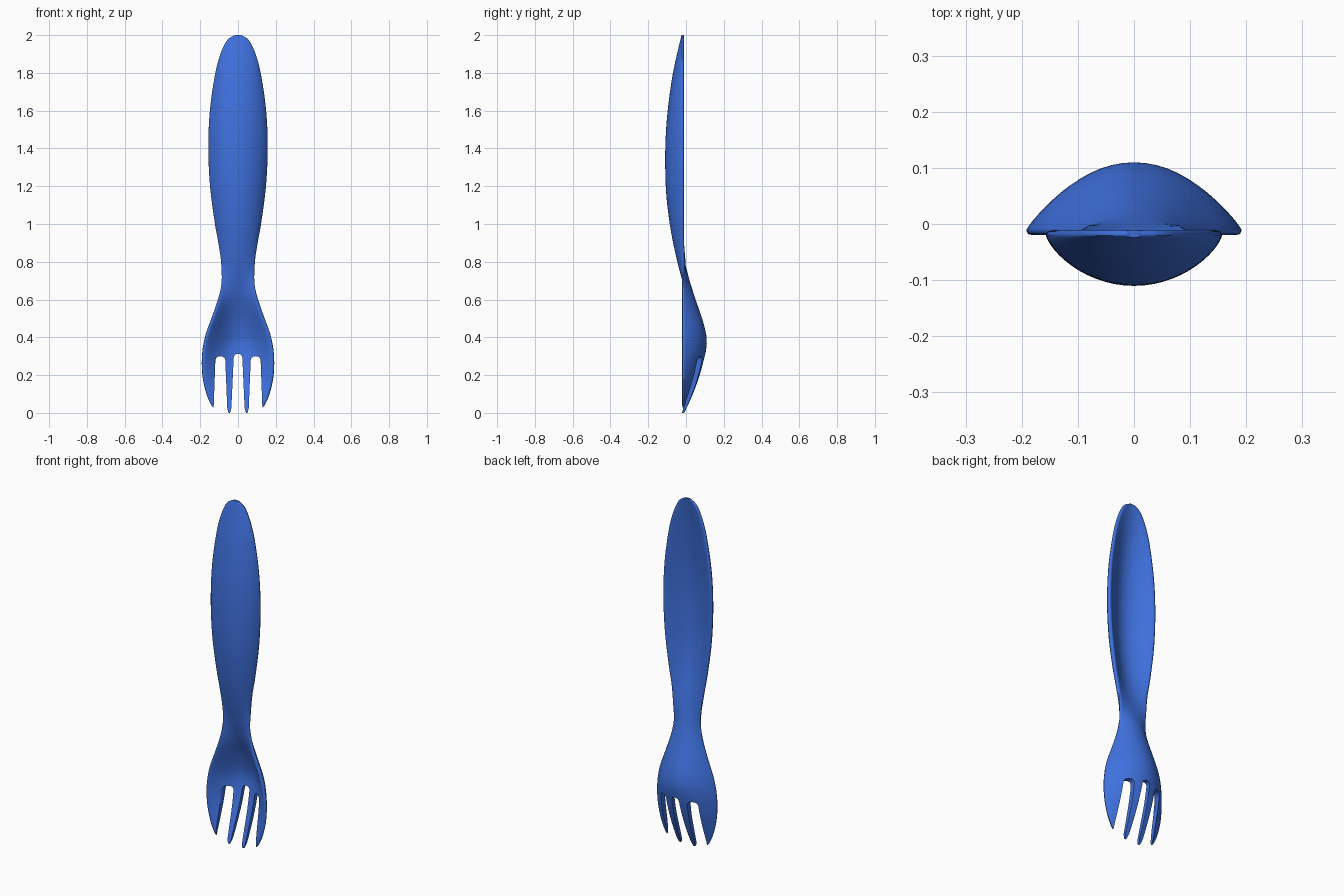
import bpy, bmesh, math

if "Cube" in bpy.data.objects:
    bpy.data.objects.remove(bpy.data.objects["Cube"])

blue = bpy.data.materials.new("blue plastic")
blue.diffuse_color = (0.05, 0.165, 0.73, 1)
blue.use_nodes = True
blue.node_tree.nodes["Principled BSDF"].inputs["Base Color"].default_value = blue.diffuse_color


def curve(pts):
    """Smooth interpolation through (z, value) points."""
    n = len(pts)
    slope = []
    for i in range(n):
        a, b = pts[max(i - 1, 0)], pts[min(i + 1, n - 1)]
        slope.append((b[1] - a[1]) / (b[0] - a[0]))

    def f(z):
        i = 0
        while i < n - 2 and z > pts[i + 1][0]:
            i += 1
        (z0, v0), (z1, v1) = pts[i], pts[i + 1]
        h = z1 - z0
        t = min(max((z - z0) / h, 0), 1)
        return (v0 * (1 + 2 * t) * (1 - t) ** 2 + h * slope[i] * t * (1 - t) ** 2
                + v1 * t * t * (3 - 2 * t) + h * slope[i + 1] * t * t * (t - 1))
    return f


# half width, and centre line of the front and back surfaces, by height
width = curve([(0, .05), (.008, .09), (.025, .128), (.05, .146), (.1, .167), (.18, .186),
               (.26, .192), (.34, .187), (.42, .17), (.5, .141), (.6, .107), (.68, .09), (.74, .087),
               (.8, .09), (.9, .104), (1.0, .122), (1.2, .148), (1.4, .157), (1.6, .149),
               (1.8, .12), (1.9, .093), (1.96, .066), (1.985, .045), (2.0, .018)])
front = curve([(0, -.021), (.1, .015), (.2, .05), (.3, .075), (.38, .082), (.5, .052),
               (.6, .012), (.7, -.02), (.75, -.033), (.8, -.046), (.9, -.068), (1.0, -.086),
               (1.15, -.104), (1.3, -.11), (1.45, -.108), (1.6, -.097), (1.8, -.069), (2.0, -.024)])
back = curve([(0, -.008), (.1, .038), (.2, .074), (.3, .1), (.37, .11), (.43, .104), (.5, .085),
              (.6, .051), (.7, .019), (.75, .006), (.8, -.007), (.9, -.032), (1.0, -.055),
              (1.15, -.076), (1.3, -.083), (1.45, -.081), (1.6, -.07), (1.8, -.043), (2.0, -.012)])


def add_object(name, bm):
    bmesh.ops.recalc_face_normals(bm, faces=bm.faces)
    me = bpy.data.meshes.new(name)
    bm.to_mesh(me)
    bm.free()
    ob = bpy.data.objects.new(name, me)
    bpy.context.collection.objects.link(ob)
    me.materials.append(blue)
    return ob


# fork body: thin shell, scooped to the front below and to the back above
ROWS, COLS = 110, 28
bm = bmesh.new()
rings = []
for r in range(ROWS + 1):
    z = 1 - math.cos(math.pi * r / ROWS)
    s = min(max((z - .55) / .35, 0), 1)
    s = s * s * (3 - 2 * s)                      # 0 = bowl, 1 = handle
    w = width(z)
    neck = math.exp(-((z - .78) / .08) ** 2)     # thicker edge at the neck
    ring = []
    for side in (0, 1):
        hollow = s if side else 1 - s
        inset = .012 * hollow
        power = .85 - .13 * s if hollow < 0 else (.85 - .13 * s) * (1 - hollow) + 1.3 * hollow
        rim = -.011 + .009 * neck if side else -.02
        mid = back(z) if side else front(z)
        for c in range(COLS + 1):
            u = -math.cos(math.pi * c / COLS) * (-1 if side else 1)
            y = rim + (mid - rim) * max(1 - u * u, 0) ** power
            ring.append(bm.verts.new((u * (w - inset), y, z)))
        # rounded edge
        ring.append(bm.verts.new(((-1 if side else 1) * (w - .003 + .003 * neck),
                                  -.018 + .005 * s + .005 * neck, z)))
    rings.append(ring)
for a, b in zip(rings, rings[1:]):
    for i in range(len(a)):
        j = (i + 1) % len(a)
        bm.faces.new((a[i], a[j], b[j], b[i]))
for ring in (rings[0], rings[-1]):
    bm.faces.new(ring)
fork = add_object("fork", bm)


# slots between the tines
def slot(name, tl, tr, bl, br, top, flare_l, flare_r):
    r = (tr - tl) / 2
    pts = [(bl - flare_l, -.02), (bl - flare_l, 0), (bl, .025)]
    for k in range(13):
        a = math.pi * (1 - k / 12)
        ca, sa = math.cos(a), math.sin(a)
        pts.append(((tl + tr) / 2 + r * math.copysign(abs(ca) ** .85, ca),
                    top - r * (1 - abs(sa) ** .85)))
    pts += [(br, .025), (br + flare_r, 0), (br + flare_r, -.02)]
    b = bmesh.new()
    face = b.faces.new([b.verts.new((x, -.3, z)) for x, z in pts])
    ext = bmesh.ops.extrude_face_region(b, geom=[face])
    for v in ext["geom"]:
        if isinstance(v, bmesh.types.BMVert):
            v.co.y = .3
    ob = add_object(name, b)
    ob.hide_render = True
    return ob


cutters = [slot("middle_slot_cutter", -.023, .023, -.035, .035, .312, .007, .007),
           slot("right_slot_cutter", .067, .12, .057, .129, .3, .007, 0),
           slot("left_slot_cutter", -.12, -.067, -.129, -.057, .3, 0, .007)]
bpy.context.view_layer.objects.active = fork
for c in cutters:
    m = fork.modifiers.new("slot", 'BOOLEAN')
    m.operation = 'DIFFERENCE'
    m.solver = 'EXACT'
    m.object = c
bpy.ops.object.select_all(action='DESELECT')
fork.select_set(True)
for m in list(fork.modifiers):
    bpy.ops.object.modifier_apply(modifier=m.name)
for c in cutters:
    bpy.data.objects.remove(c)
bpy.ops.object.shade_smooth_by_angle(angle=math.radians(60))
